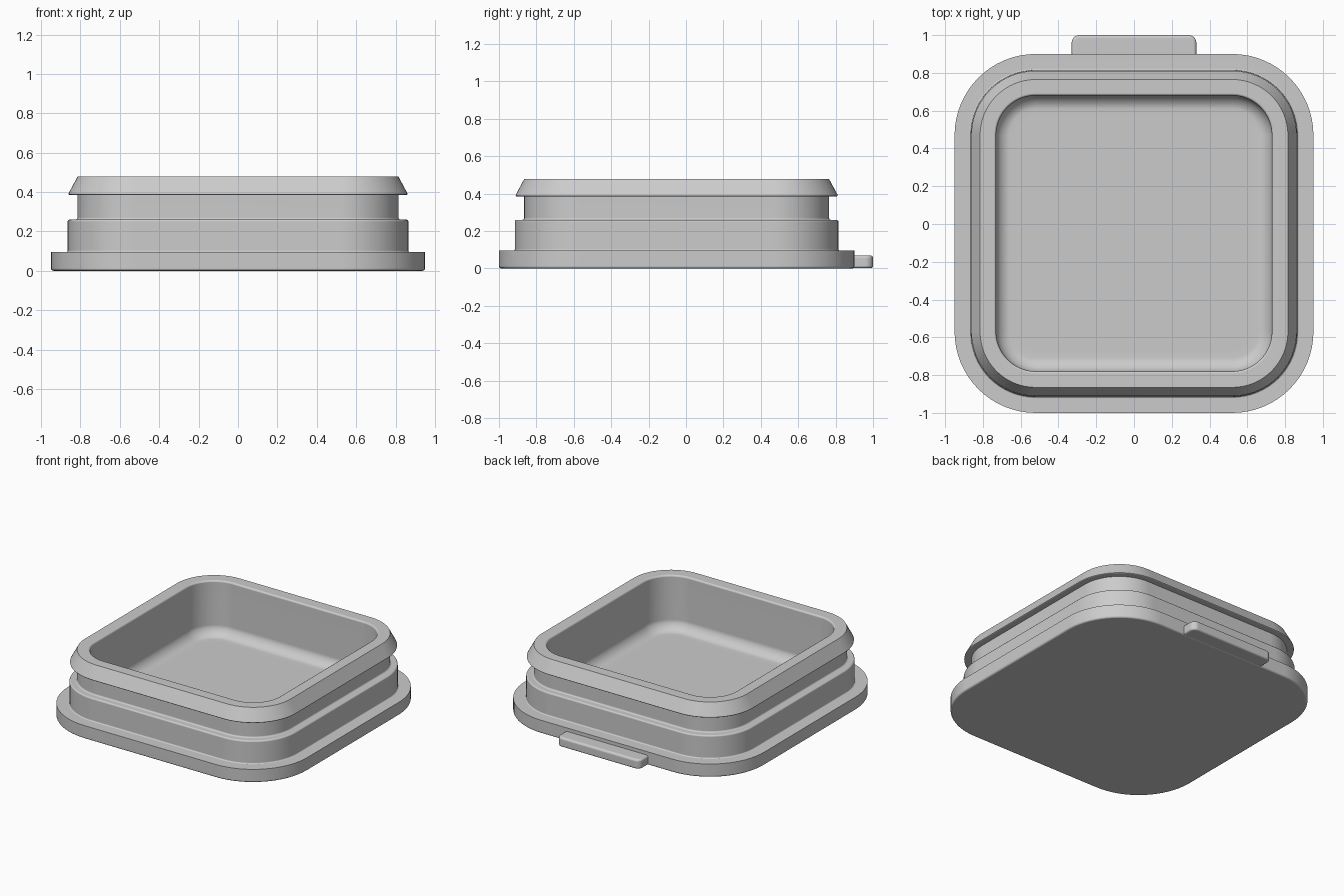
import bpy, bmesh, math
from mathutils import Vector

if "Cube" in bpy.data.objects:
    bpy.data.objects.remove(bpy.data.objects["Cube"], do_unlink=True)

grey = bpy.data.materials.new("plain grey")
grey.use_nodes = True
colour = (0.6, 0.6, 0.6, 1)
grey.diffuse_color = colour
grey.node_tree.nodes["Principled BSDF"].inputs["Base Color"].default_value = colour


def fillet(profile, steps=4):
    """Round each (size, z, radius) corner of an open profile."""
    out = []
    for i, (size, z, radius) in enumerate(profile):
        p = Vector((size, z))
        if radius == 0:
            out.append(p)
            continue
        a = (Vector(profile[i - 1][:2]) - p).normalized()
        b = (Vector(profile[i + 1][:2]) - p).normalized()
        half = a.angle(b) / 2
        centre = p + (a + b).normalized() * radius / math.sin(half)
        start = p + a * radius / math.tan(half) - centre
        end = p + b * radius / math.tan(half) - centre
        for k in range(steps + 1):
            out.append(centre + start.lerp(end, k / steps).normalized() * radius)
    return out


def rounded_loft(name, profile, core, centre_y, segments=16):
    """Sweep a profile round a rectangle; core is the corner centre offset."""
    bm = bmesh.new()
    rings = []
    for size, z in fillet(profile):
        ring = []
        for quarter, (sx, sy) in enumerate([(1, 1), (-1, 1), (-1, -1), (1, -1)]):
            for k in range(segments + 1):
                t = (quarter + k / segments) * math.pi / 2
                ring.append(bm.verts.new((sx * core[0] + size * math.cos(t),
                                          centre_y + sy * core[1] + size * math.sin(t), z)))
        rings.append(ring)
    for low, high in zip(rings, rings[1:]):
        for i in range(len(low)):
            j = (i + 1) % len(low)
            bm.faces.new((low[i], low[j], high[j], high[i]))
    bm.faces.new(rings[0][::-1])
    bm.faces.new(rings[-1])
    bmesh.ops.recalc_face_normals(bm, faces=bm.faces)
    mesh = bpy.data.meshes.new(name)
    bm.to_mesh(mesh)
    bm.free()
    mesh.materials.append(grey)
    mesh.shade_smooth()
    mesh.set_sharp_from_angle(angle=math.radians(32))
    obj = bpy.data.objects.new(name, mesh)
    bpy.context.collection.objects.link(obj)
    weighted = obj.modifiers.new("clean shading", 'WEIGHTED_NORMAL')
    weighted.keep_sharp = True
    return obj


CORE = 0.52
# Half width, height, fillet radius: outside from the bottom, over the rim, into the bowl
body = [
    (0.95, 0, 0.012), (0.95, 0.095, 0),                            # base flange
    (0.865, 0.095, 0.008), (0.865, 0.26, 0.01),                    # lower wall
    (0.815, 0.26, 0.01), (0.815, 0.385, 0),                        # groove
    (0.865, 0.385, 0.006), (0.815, 0.478, 0),                      # sloped lip
    (0.73, 0.478, 0.012), (0.73, 0.09, 0.07),                      # bowl
]
profile = [(0.9, 0, 0)] + body + [(0.62, 0.09, 0)]
rounded_loft("container_body", [(s - CORE, z, r) for s, z, r in profile],
             (CORE, CORE), -0.05)

# Pull tab on the back edge
rounded_loft("pull_tab", [(0.015, 0.002, 0), (0.04, 0.002, 0.012),
                          (0.04, 0.07, 0.015), (0.015, 0.07, 0)],
             (0.29, 0.06), 0.9, 6)
